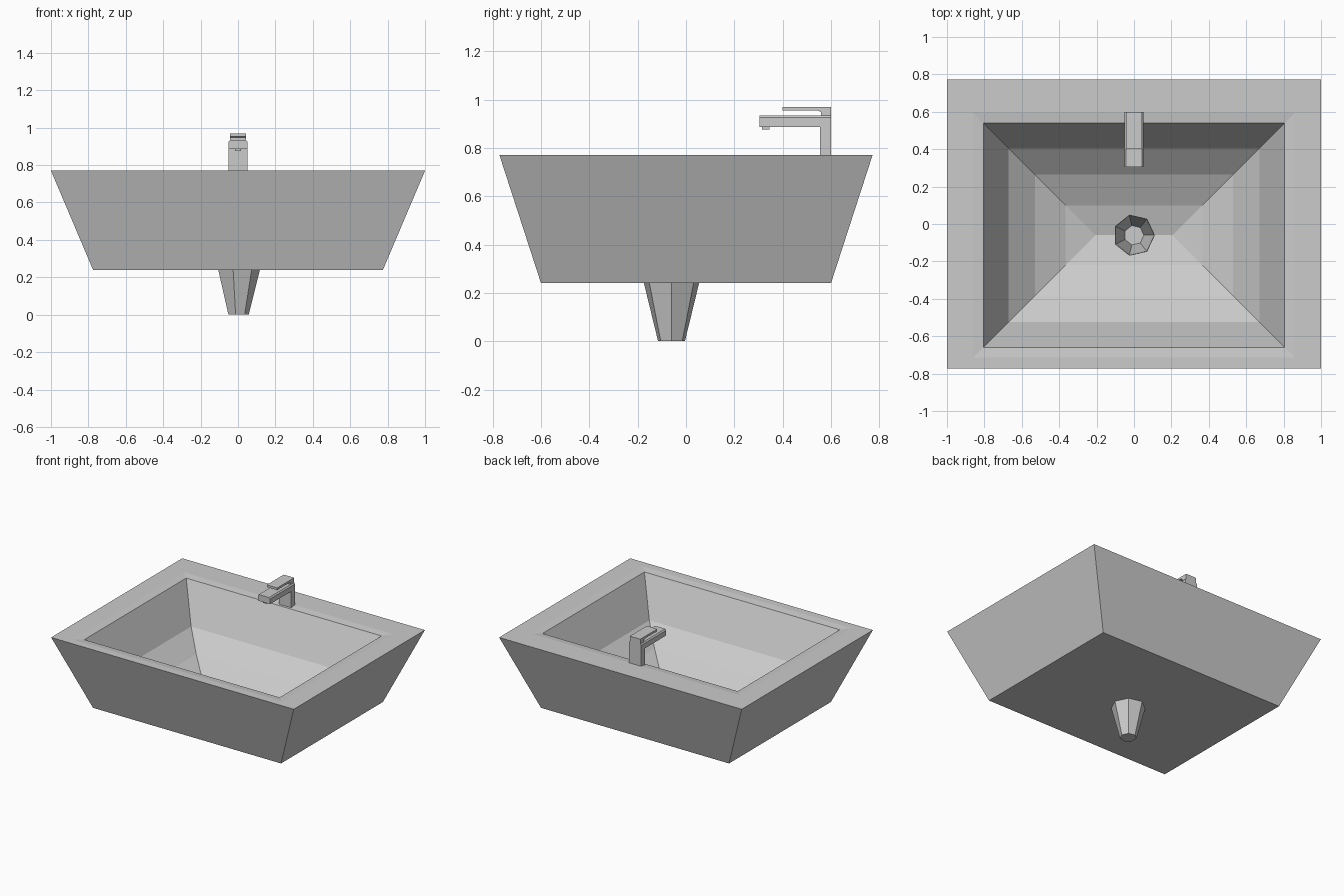
import bpy, bmesh, math

if "Cube" in bpy.data.objects:
    bpy.data.objects.remove(bpy.data.objects["Cube"])

CY = -0.06  # centre of bowl and drain in y


def finish(name, bm):
    bmesh.ops.remove_doubles(bm, verts=bm.verts, dist=1e-5)
    bmesh.ops.recalc_face_normals(bm, faces=bm.faces)
    me = bpy.data.meshes.new(name)
    bm.to_mesh(me)
    bm.free()
    ob = bpy.data.objects.new(name, me)
    bpy.context.collection.objects.link(ob)
    return ob


def loft(name, rings, cap_end=True):
    """Skin a stack of equal-length point rings."""
    bm = bmesh.new()
    loops = [[bm.verts.new(p) for p in r] for r in rings]
    n = len(loops[0])
    for a, b in zip(loops, loops[1:]):
        for i in range(n):
            j = (i + 1) % n
            bm.faces.new((a[i], a[j], b[j], b[i]))
    bm.faces.new(loops[0])
    if cap_end:
        bm.faces.new(loops[-1])
    return finish(name, bm)


def rect(hx, hy, z, cy=0.0):
    return [(-hx, cy - hy, z), (hx, cy - hy, z), (hx, cy + hy, z), (-hx, cy + hy, z)]


def heptagon(r, z):
    return [(r * math.cos(math.tau * i / 7), CY + r * math.sin(math.tau * i / 7), z)
            for i in range(7)]


def box(name, x, y0, y1, z0, z1):
    cy, hy = (y0 + y1) / 2, (y1 - y0) / 2
    return loft(name, [rect(x, hy, z0, cy), rect(x, hy, z1, cy)])


# Basin: tapered outside, flat rim, faceted bowl closing on a ridge line
bowl = [(-0.055, 0.77), (0, 0.763), (0.135, 0.49), (0.275, 0.375), (0.44, 0.295), (0.6, 0.253)]
basin = loft("basin", [rect(0.775, 0.60, 0.24), rect(1.0, 0.772, 0.77)]
             + [rect(0.805 - d, 0.60 - d, z, CY) for d, z in bowl], cap_end=False)

# Drain hole through the floor
cutter = loft("drain_cutter", [heptagon(0.11, 0.15), heptagon(0.11, 0.35)])
cutter.hide_render = True
mod = basin.modifiers.new("drain_hole", 'BOOLEAN')
mod.operation, mod.solver, mod.object = 'DIFFERENCE', 'EXACT', cutter
bpy.context.view_layer.objects.active = basin
bpy.ops.object.modifier_apply(modifier=mod.name)
bpy.data.objects.remove(cutter)

# Drain: hollow seven-sided funnel with a closed bottom
loft("drain", [heptagon(0.057, 0), heptagon(0.119, 0.248),
               heptagon(0.109, 0.248), heptagon(0.053, 0.01)])

# Tap post and nozzle
box("tap_post", 0.05, 0.555, 0.60, 0.765, 0.89)
box("tap_nozzle", 0.016, 0.315, 0.345, 0.876, 0.89)

# Spout: chamfered section run along y
section = [(-0.05, 0.887), (0.05, 0.887), (0.05, 0.925),
           (0.042, 0.935), (-0.042, 0.935), (-0.05, 0.925)]
loft("tap_spout", [[(x, y, z) for x, z in section] for y in (0.305, 0.60)])

# Lever: L-shaped side profile run along x
lever = [(0.60, 0.93), (0.60, 0.97), (0.40, 0.97), (0.40, 0.954), (0.548, 0.954), (0.558, 0.948), (0.558, 0.93)]
loft("tap_lever", [[(x, y, z) for y, z in lever] for x in (-0.043, 0.043)])
